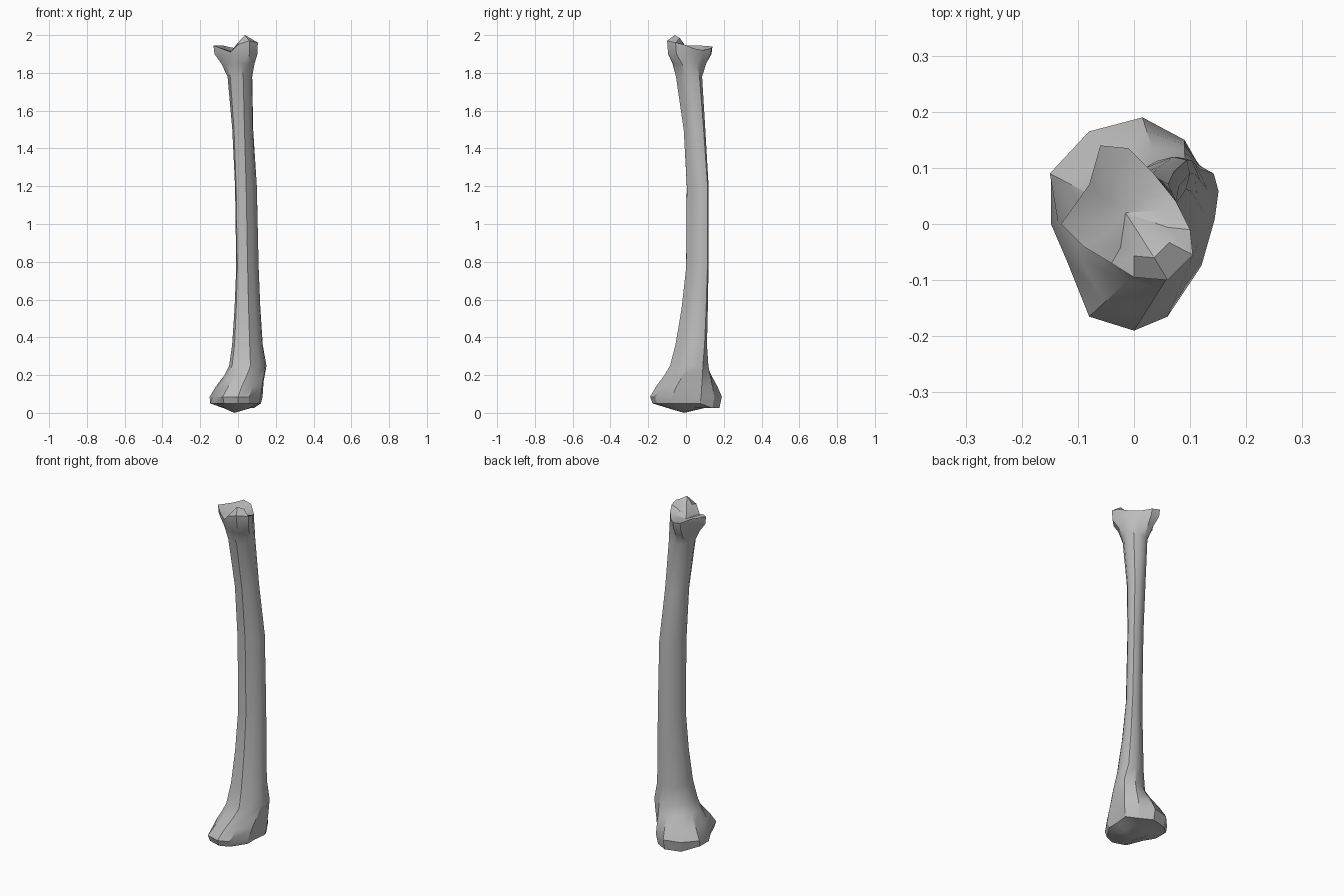
import bpy
import bmesh
from math import cos, sin, radians, sqrt
from mathutils import Vector

cube = bpy.data.objects.get("Cube")
if cube:
    bpy.data.objects.remove(cube)

SIDES = 12

# Outline of the wide lower end, in hundredths
LOWER = [(12, 0), (13, 8), (9, 15), (1.5, 19), (-8, 16.5), (-15, 9),
         (-13.5, 0), (-12, -6.5), (-8, -16.5), (0, -19), (6, -16.5), (12, -7.5)]
# Outline of the upper end with rim heights, in hundredths
UPPER = [(10, -1, 195), (7.5, 4, 193), (3.5, 9, 192), (-1, 13.5, 193),
         (-6, 14, 194), (-8, 7, 194.5), (-13, 0, 194.5), (-9, -4, 193),
         (-4, -7, 191), (0, -9.5, 195), (6, -10, 197), (10.5, -5.5, 196)]


def shaft(z, cx, cy, a, b):
    """Oval section with its long axis on the diagonal and two ridges."""
    ring = []
    for k in range(SIDES):
        t = radians(30 * (k - 1))
        ridge = 1.14 if k == 9 else 1.05 if k in (1, 7) else 1.0
        u, v = a * cos(t) * ridge, b * sin(t) * ridge
        ring.append(Vector((cx + (u - v) / sqrt(2), cy + (u + v) / sqrt(2), z)))
    return ring


def outline(points, scale, z=None):
    return [Vector((p[0] * scale, p[1] * scale, p[2] if z is None else z * 100)) / 100
            for p in points]


def mix(r1, r2, f, z):
    ring = [p.lerp(q, f) for p, q in zip(r1, r2)]
    for p in ring:
        p.z = z
    return ring


# Shaft sections
flare = shaft(0.25, 0.052, 0.02, 0.112, 0.085)
flare[1] = Vector((0.142, 0.09, 0.26))
neck = shaft(1.78, 0.01, 0.02, 0.069, 0.065)
middle = [shaft(0.36, 0.05, 0.03, 0.092, 0.07),
          shaft(0.55, 0.05, 0.047, 0.08, 0.055),
          shaft(0.77, 0.05, 0.06, 0.072, 0.043),
          shaft(1.2, 0.042, 0.062, 0.07, 0.042),
          shaft(1.5, 0.025, 0.047, 0.062, 0.049)]

# Lower end: domed joint face, rim, then taper into the shaft
rim = outline(LOWER, 1, 0.085)
low_rim = outline(LOWER, 0.93, 0.05)
for p in low_rim:
    if p.y > 0.1:
        p.z = 0.025
    if p.x < -0.12:
        p.x = -0.148
rings = [outline(LOWER, 0.5, 0.025), low_rim, rim,
         mix(rim, flare, 0.3, 0.14), mix(rim, flare, 0.72, 0.2),
         flare] + middle + [neck]

# Upper end: flare, rim, hollow joint face with a raised knob on one side
top = outline(UPPER, 1)
rings += [mix(neck, top, 0.45, 1.85), mix(neck, top, 0.93, 1.9), top]
hollow = outline(UPPER, 0.6, 1.92)
for k, z in ((0, 1.94), (9, 1.96), (10, 2.0), (11, 1.985)):
    hollow[k].z = z
hollow[8].z = 1.905
rings.append(hollow)

# Skin the sections
bm = bmesh.new()
loops = [[bm.verts.new(p) for p in ring] for ring in rings]
for r1, r2 in zip(loops, loops[1:]):
    for k in range(SIDES):
        n = (k + 1) % SIDES
        bm.faces.new((r1[k], r1[n], r2[n], r2[k]))
for ring, tip in ((loops[0], (-0.02, -0.01, 0)), (loops[-1], (-0.015, 0.02, 1.91))):
    centre = bm.verts.new(tip)
    for k in range(SIDES):
        bm.faces.new((ring[k], ring[(k + 1) % SIDES], centre))
bmesh.ops.recalc_face_normals(bm, faces=bm.faces)
mesh = bpy.data.meshes.new("leg_bone")
bm.to_mesh(mesh)
bm.free()
bone = bpy.data.objects.new("leg_bone", mesh)
bpy.context.collection.objects.link(bone)

# Single bone grey
grey = bpy.data.materials.new("bone_grey")
grey.use_nodes = True
colour = (0.5, 0.5, 0.5, 1)
grey.diffuse_color = colour
grey.node_tree.nodes["Principled BSDF"].inputs["Base Color"].default_value = colour
mesh.materials.append(grey)

bpy.context.view_layer.objects.active = bone
bone.select_set(True)
bpy.ops.object.shade_smooth_by_angle(angle=radians(30))
